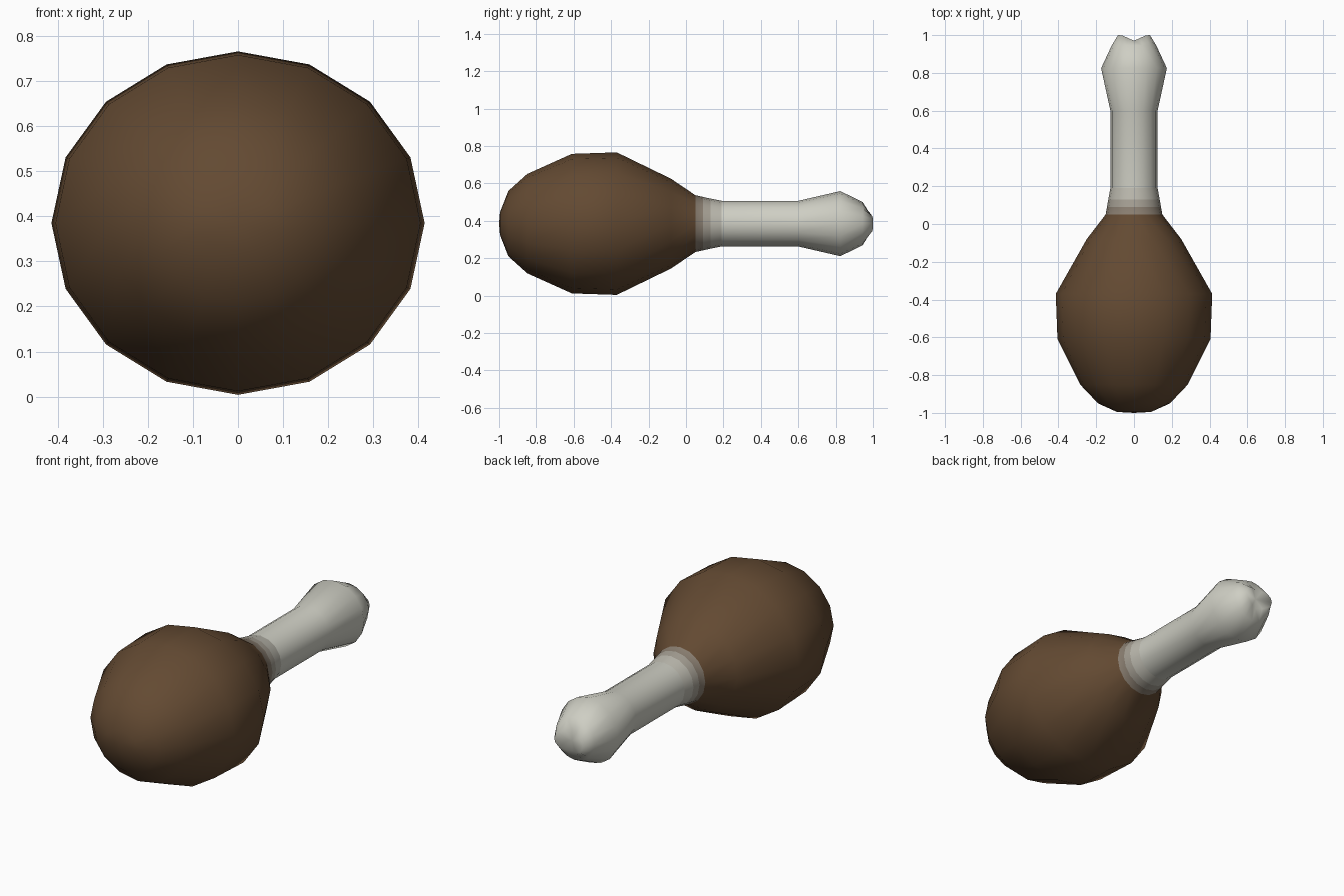
import bpy, bmesh, math

if "Cube" in bpy.data.objects:
    bpy.data.objects.remove(bpy.data.objects["Cube"])

CZ, SIDES = 0.385, 16
MEAT = (0.125, 0.068, 0.032)
BONE = (0.62, 0.62, 0.55)


def material(name, mix):
    m = bpy.data.materials.new(name)
    m.diffuse_color = [a + (b - a) * mix for a, b in zip(MEAT, BONE)] + [1]
    m.use_nodes = True
    m.node_tree.nodes["Principled BSDF"].inputs["Base Color"].default_value = m.diffuse_color
    return m


def loft(name, rings, mats, start_y=None, end_y=None, groove=0.0):
    """Skin rings (y, half width, half height, material index of the next band)."""
    bm = bmesh.new()
    loops = []
    for i, (y, rx, rz, _) in enumerate(rings):
        loop = []
        for k in range(SIDES):
            a = 2 * math.pi * k / SIDES
            c = math.cos(a)
            dip = groove * max(0, 1 - abs(c) * 1.3) if i == len(rings) - 1 else 0
            loop.append(bm.verts.new((rx * c, y - dip, CZ + rz * math.sin(a))))
        loops.append(loop)
    for (r, a, b) in zip(rings, loops, loops[1:]):
        for k in range(SIDES):
            j = (k + 1) % SIDES
            f = bm.faces.new((a[k], a[j], b[j], b[k]))
            f.material_index = r[3]
    for y, loop in ((start_y, loops[0]), (end_y, loops[-1])):
        if y is not None:
            tip = bm.verts.new((0, y, CZ))
            for k in range(SIDES):
                f = bm.faces.new((loop[k], loop[(k + 1) % SIDES], tip))
                f.material_index = rings[0][3]
    bmesh.ops.recalc_face_normals(bm, faces=bm.faces)
    for f in bm.faces:
        f.smooth = True
    me = bpy.data.meshes.new(name)
    bm.to_mesh(me)
    bm.free()
    for m in mats:
        me.materials.append(m)
    ob = bpy.data.objects.new(name, me)
    bpy.context.collection.objects.link(ob)
    return ob


# Colours fade from roasted meat to bone around the neck
shades = [material(f"meat_to_bone_{i}", i / 4) for i in range(5)]

# Meat: plump egg tapering into the neck
loft("meat", [
    (-0.995, 0.09, 0.06, 0), (-0.95, 0.19, 0.175, 0), (-0.85, 0.285, 0.265, 0),
    (-0.61, 0.405, 0.373, 0), (-0.37, 0.414, 0.381, 0), (-0.08, 0.25, 0.24, 0),
    (0.05, 0.15, 0.152, 1), (0.09, 0.143, 0.143, 2), (0.13, 0.136, 0.134, 3),
    (0.19, 0.125, 0.122, 4)], shades, start_y=-1.0)

# Bone: straight shaft, flared knuckle with a vertical groove in the end
loft("bone", [
    (0.19, 0.125, 0.122, 0), (0.60, 0.125, 0.122, 0), (0.825, 0.174, 0.174, 0),
    (0.945, 0.118, 0.115, 0), (1.0, 0.085, 0.055, 0)],
    [shades[4]], end_y=0.97, groove=0.03)
